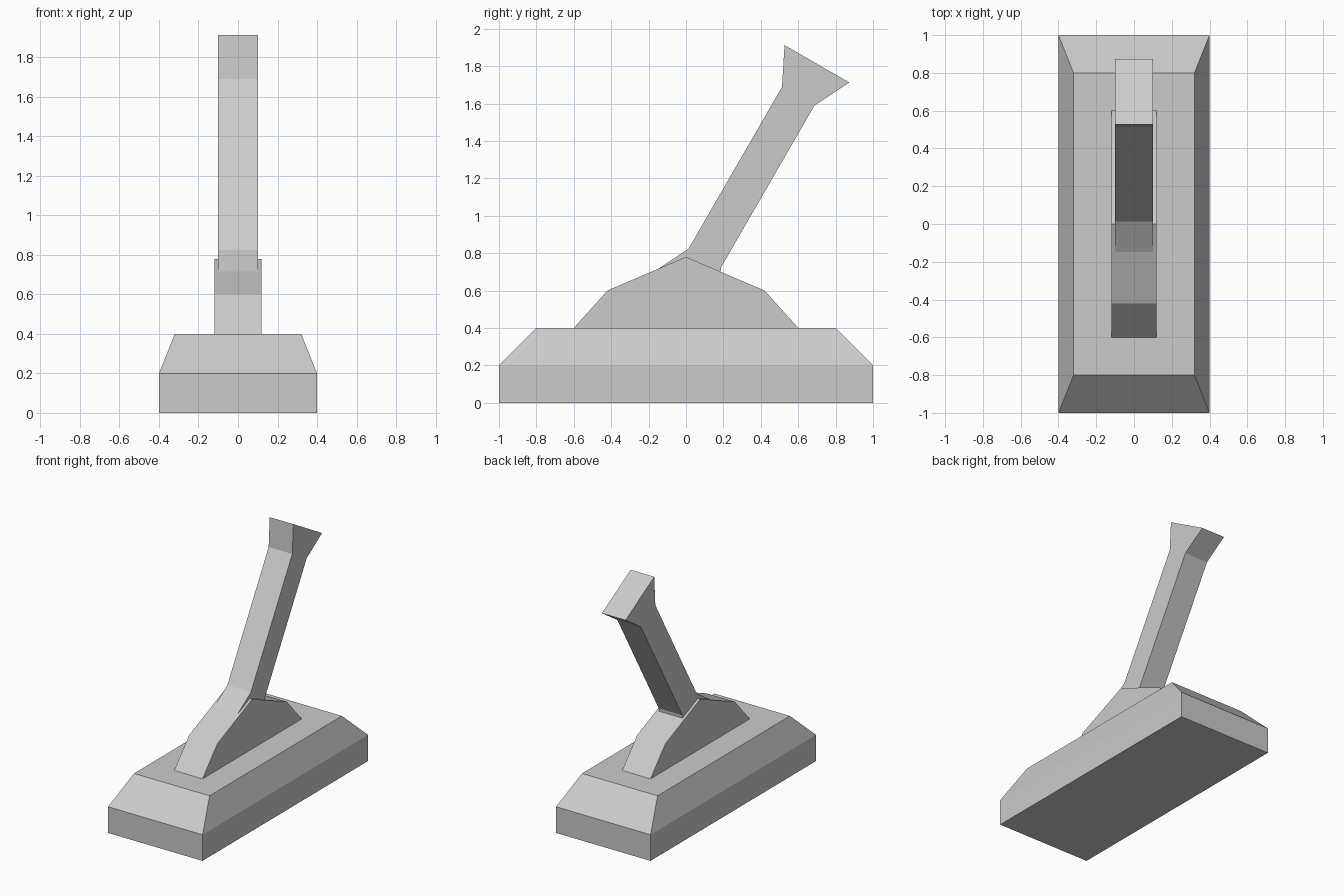
import bpy, bmesh, math
from mathutils import Matrix

if "Cube" in bpy.data.objects:
    bpy.data.objects.remove(bpy.data.objects["Cube"])


def make_object(name, bm):
    bmesh.ops.recalc_face_normals(bm, faces=bm.faces)
    mesh = bpy.data.meshes.new(name)
    bm.to_mesh(mesh)
    bm.free()
    obj = bpy.data.objects.new(name, mesh)
    bpy.context.collection.objects.link(obj)
    return obj


def extrude_profile(name, half_profile, half_width, matrix=Matrix()):
    """Mirror a (y, z) half profile and extrude it along x."""
    points = half_profile + [(-y, z) for y, z in reversed(half_profile) if y != 0]
    bm = bmesh.new()
    face = bm.faces.new([bm.verts.new((-half_width, y, z)) for y, z in points])
    new = bmesh.ops.extrude_face_region(bm, geom=[face])["geom"]
    verts = [v for v in new if isinstance(v, bmesh.types.BMVert)]
    # keep the starting cap if the extrude removed it
    bmesh.ops.translate(bm, verts=verts, vec=(2 * half_width, 0, 0))
    bmesh.ops.holes_fill(bm, edges=[e for e in bm.edges if e.is_boundary], sides=0)
    bm.transform(matrix)
    return make_object(name, bm)


# base: stacked rectangles with a sloped upper half
bm = bmesh.new()
rings = []
for hx, hy, z in [(0.4, 1.0, 0), (0.4, 1.0, 0.2), (0.32, 0.8, 0.4)]:
    rings.append([bm.verts.new((sx * hx, sy * hy, z))
                  for sx, sy in [(-1, -1), (1, -1), (1, 1), (-1, 1)]])
for a, b in zip(rings, rings[1:]):
    for i in range(4):
        j = (i + 1) % 4
        bm.faces.new((a[i], a[j], b[j], b[i]))
bm.faces.new(rings[0][::-1])
bm.faces.new(rings[-1])
make_object("base", bm)

# pivot housing: faceted hump on the base
extrude_profile("pivot_housing", [(0.6, 0.4), (0.42, 0.6), (0, 0.78)], 0.12)

# lever: flared at both ends, tilted back 30 degrees about the pivot
tilt = Matrix.Translation((0, 0, 0.6)) @ Matrix.Rotation(math.radians(-30), 4, 'X')
extrude_profile("lever", [(0.2, 0), (0.1, 0.2), (0.1, 1.2), (0.2, 1.4)], 0.1, tilt)
